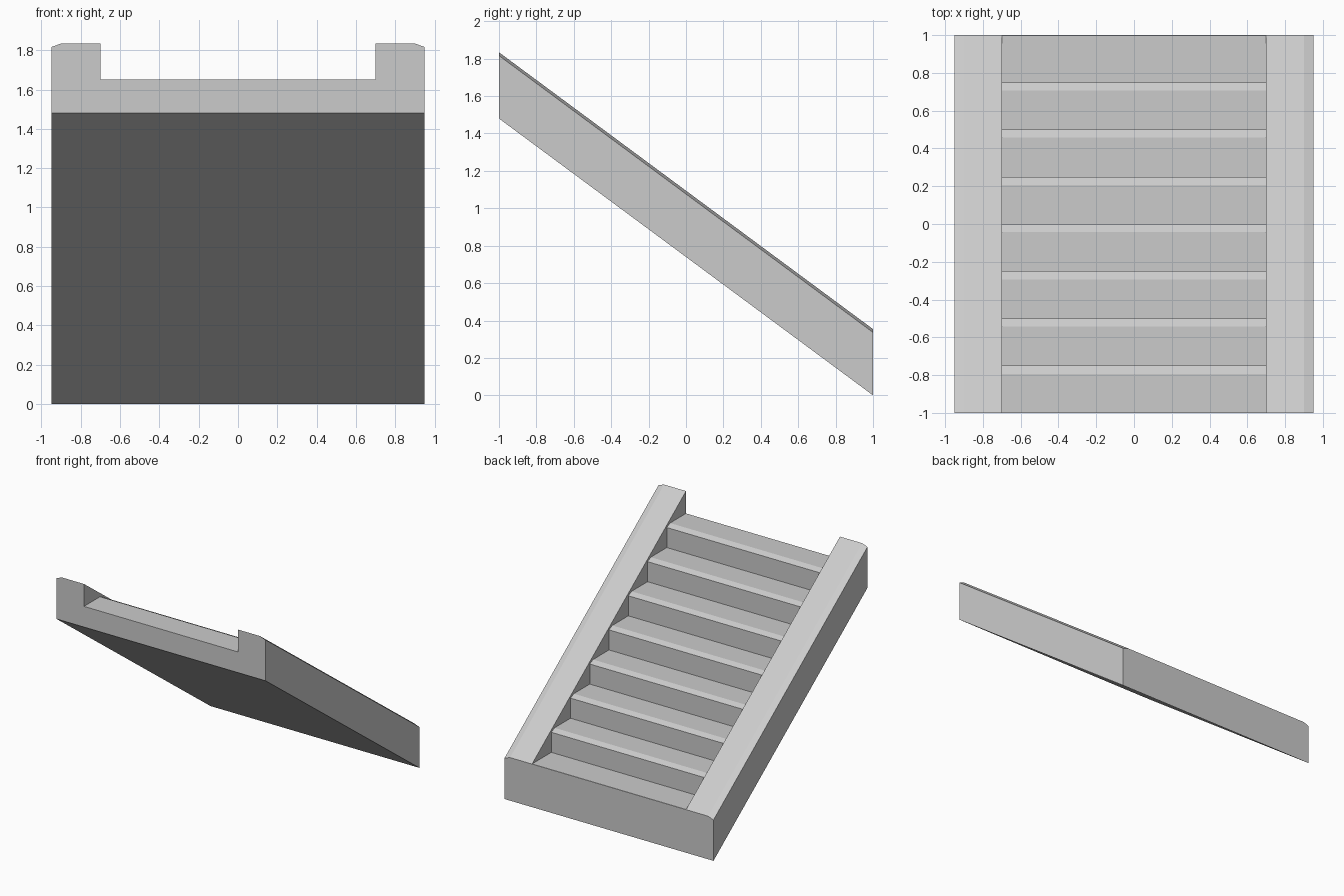
import bpy, bmesh

if "Cube" in bpy.data.objects:
    bpy.data.objects.remove(bpy.data.objects["Cube"])

DROP = 1.48          # fall of the flight from y=-1 to y=1
RISE, RUN = DROP / 8, 0.25


def make_object(name, bm):
    bmesh.ops.recalc_face_normals(bm, faces=bm.faces)
    mesh = bpy.data.meshes.new(name)
    bm.to_mesh(mesh)
    bm.free()
    obj = bpy.data.objects.new(name, mesh)
    bpy.context.collection.objects.link(obj)
    return obj


def loft(bm, ring_a, ring_b):
    """Closed solid between two matching rings of points."""
    a = [bm.verts.new(p) for p in ring_a]
    b = [bm.verts.new(p) for p in ring_b]
    n = len(a)
    for i in range(n):
        j = (i + 1) % n
        bm.faces.new((a[i], a[j], b[j], b[i]))
    return bm.faces.new(a), bm.faces.new(b)


# Sloping slab with chamfered outer edges; its lower end leans in slightly
half = [(0.95, 0.0), (0.95, 0.336), (0.90, 0.354), (0.70, 0.354)]
section = half + [(-x, z) for x, z in reversed(half)]
upper = [(x, -1.0, z + DROP) for x, z in section]
lower = []
for x, z in section:
    y = 0.99 if abs(x) == 0.70 else 1.0
    lower.append((x, y, z + (1.0 - y) * DROP / 2))
bm = bmesh.new()
loft(bm, upper, lower)
bmesh.ops.triangulate(bm, faces=bm.faces[:])
stairs = make_object("staircase", bm)

# Cutter: everything above the treads, between the two side rails
profile = [(-1.2, 2.2), (-1.2, 1.65)]
for k in range(8):
    z = 1.65 - k * RISE
    y = -1 + (k + 1) * RUN
    if k < 7:        # chamfered nosing, then the riser
        profile += [(y - 0.043, z), (y, z - 0.02), (y, z - RISE)]
    else:
        profile += [(1.2, z)]
profile.append((1.2, 2.2))
bm = bmesh.new()
loft(bm, [(-0.7, y, z) for y, z in profile], [(0.7, y, z) for y, z in profile])
cutter = make_object("tread_cutter", bm)
cutter.hide_render = True
cutter.hide_set(True)

cut = stairs.modifiers.new("cut_treads", 'BOOLEAN')
cut.operation = 'DIFFERENCE'
cut.solver = 'EXACT'
cut.object = cutter
